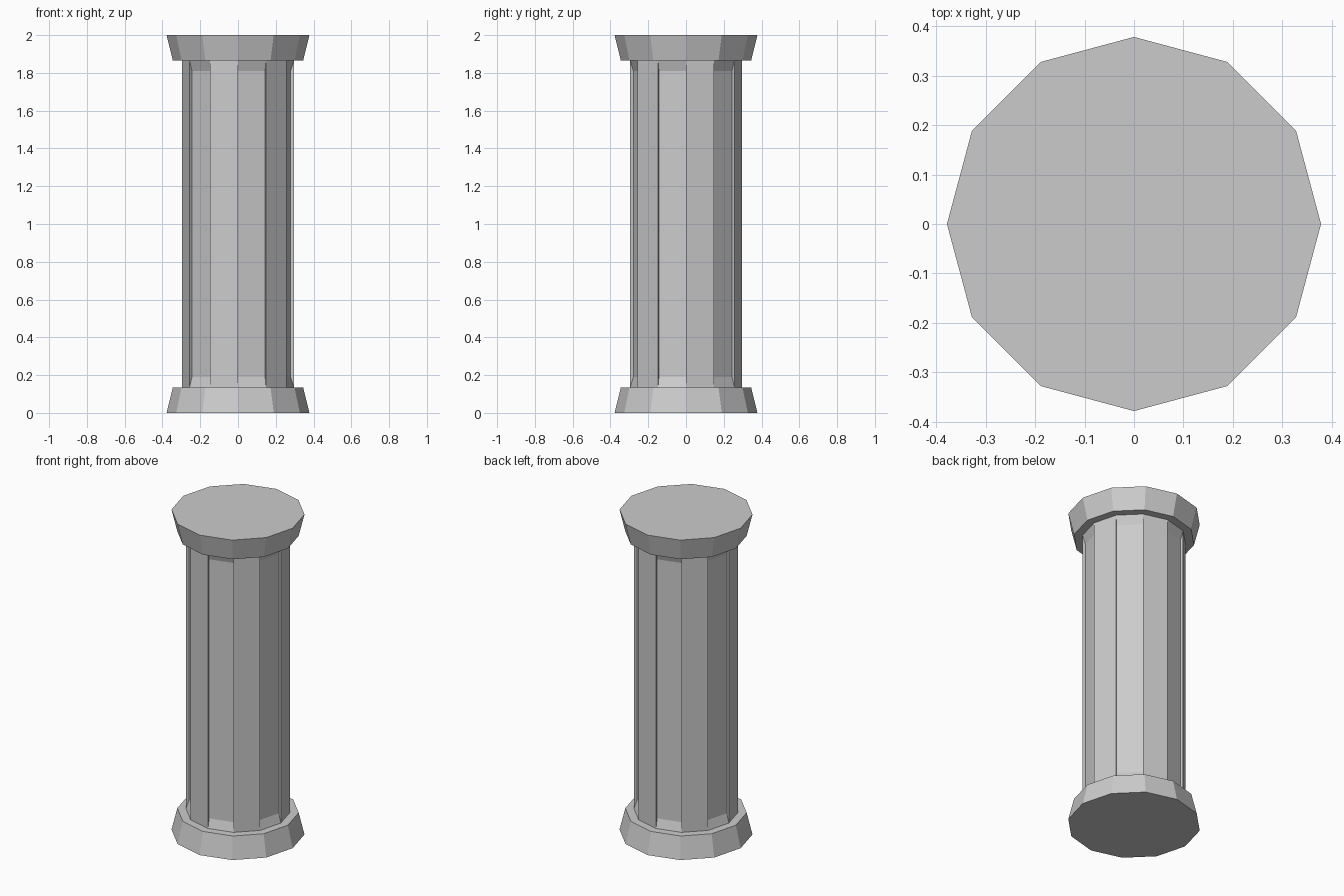
import bpy, bmesh
from math import cos, sin, tau
from mathutils import Vector

if "Cube" in bpy.data.objects:
    bpy.data.objects.remove(bpy.data.objects["Cube"])

SIDES = 12
# (radius, height) up the column: flared base, shaft, flared capital
PROFILE = [(0.378, 0), (0.345, 0.135), (0.296, 0.135),
           (0.296, 1.865), (0.345, 1.865), (0.378, 2)]
SHAFT = 2          # profile span that forms the shaft
FLUTE_DEPTH = 0.018
FLUTE_ENDS = (0.19, 1.81)

bm = bmesh.new()
rings = [[bm.verts.new((r * cos(tau * i / SIDES), r * sin(tau * i / SIDES), z))
          for i in range(SIDES)] for r, z in PROFILE]

# Flat ends
bm.faces.new(rings[0][::-1])
bm.faces.new(rings[-1])

# Side walls, noting every second shaft panel
panels = []
for k, (low, high) in enumerate(zip(rings, rings[1:])):
    for i in range(SIDES):
        j = (i + 1) % SIDES
        face = bm.faces.new((low[i], low[j], high[j], high[i]))
        if k == SHAFT and i % 2 == 1:
            panels.append(face)

# Recessed panels with sloped ends
bm.normal_update()
for face in bmesh.ops.extrude_discrete_faces(bm, faces=panels)["faces"]:
    face.normal_update()
    push = Vector(face.normal) * -FLUTE_DEPTH
    for v in face.verts:
        v.co += push
        v.co.z = FLUTE_ENDS[0] if v.co.z < 1 else FLUTE_ENDS[1]

bmesh.ops.recalc_face_normals(bm, faces=bm.faces)
mesh = bpy.data.meshes.new("fluted_column")
bm.to_mesh(mesh)
bm.free()
bpy.context.collection.objects.link(bpy.data.objects.new("fluted_column", mesh))
